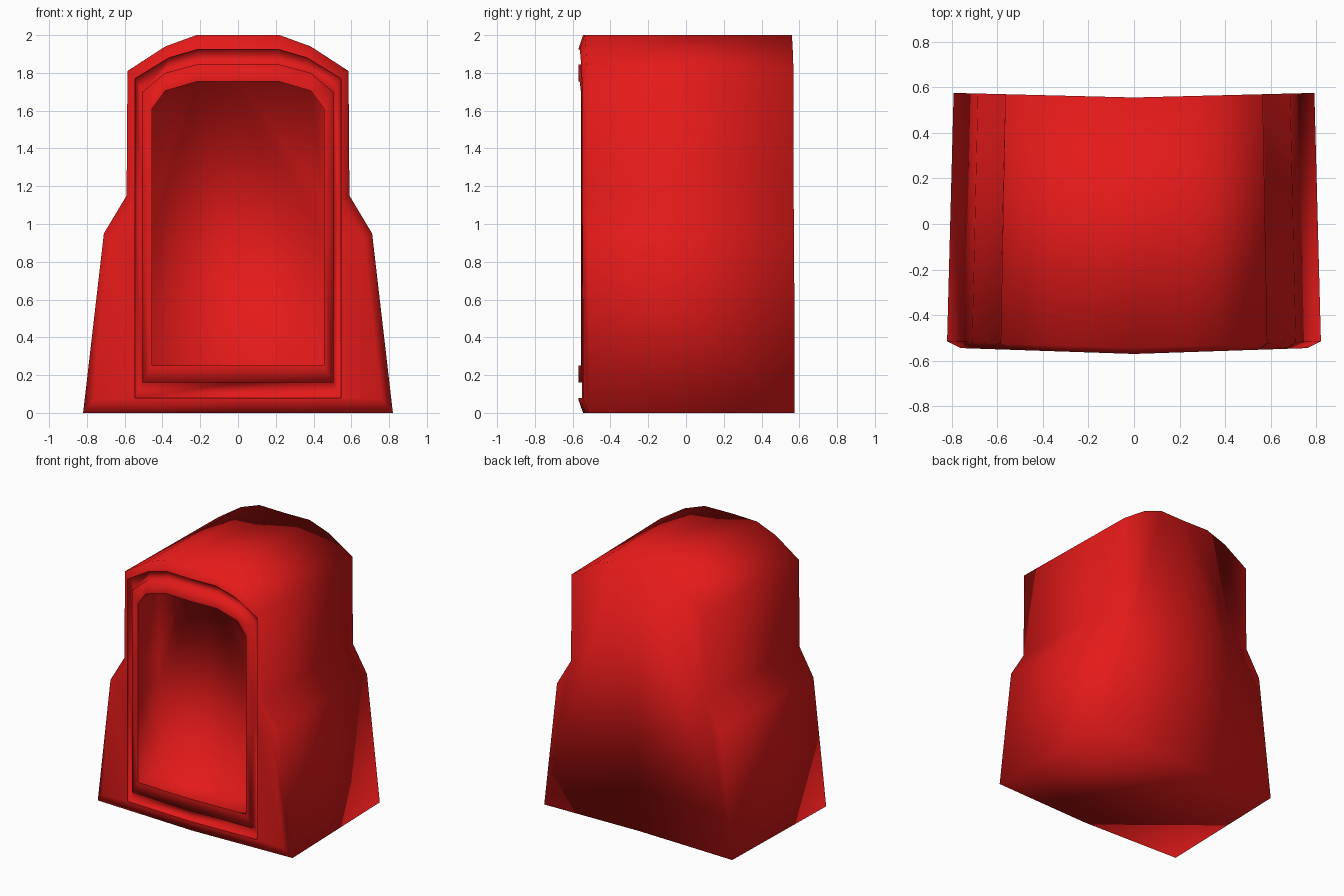
import bpy, bmesh

if "Cube" in bpy.data.objects:
    bpy.data.objects.remove(bpy.data.objects["Cube"])

red = bpy.data.materials.new("red_paint")
red.diffuse_color = (0.78, 0.01, 0.01, 1)
red.use_nodes = True
red.node_tree.nodes["Principled BSDF"].inputs["Base Color"].default_value = red.diffuse_color


def front(x):
    # gently bowed front surface
    return -0.57 + 0.027 * abs(x) / 0.8


def ring(half, depth, scale=1.0):
    # closed mirrored outline, counter-clockwise from the front
    pts = [(0, half[0][1])] + half + [(0, half[-1][1])]
    pts += [(-x, z) for x, z in reversed(half)]
    return [(x * scale, depth(x * scale), z) for x, z in pts]


def loft(name, rings, cap_first=False, cap_last=False):
    bm = bmesh.new()
    loops = [[bm.verts.new(p) for p in r] for r in rings]
    n = len(loops[0])
    for a, b in zip(loops, loops[1:]):
        for i in range(n):
            j = (i + 1) % n
            bm.faces.new((a[i], a[j], b[j], b[i]))
    # each cap is two halves meeting on the centre line
    mid = n // 2
    for use, loop, flip in ((cap_first, loops[0], True), (cap_last, loops[-1], False)):
        if use:
            for part in (loop[:mid + 1], loop[mid:] + loop[:1]):
                bm.faces.new(part[::-1] if flip else part)
    bmesh.ops.remove_doubles(bm, verts=bm.verts, dist=0.0005)
    for f in bm.faces:
        f.smooth = True
    mesh = bpy.data.meshes.new(name)
    bm.to_mesh(mesh)
    bm.free()
    mesh.materials.append(red)
    obj = bpy.data.objects.new(name, mesh)
    bpy.context.collection.objects.link(obj)
    return obj


# half outlines (x, z), bottom to top
outer = [(0.82, 0), (0.71, 0.95), (0.59, 1.15), (0.585, 1.81), (0.385, 1.94), (0.22, 2.0)]
arch = [(0.545, 1.77), (0.365, 1.88), (0.21, 1.925)]
face = [(0.76, 0.07), (0.665, 0.93), (0.545, 1.13)] + arch
rim = [(0.545, 0.08), (0.545, 0.93), (0.545, 1.13)] + arch
frame = [(0.505, 0.16), (0.505, 0.93), (0.505, 1.13), (0.505, 1.70), (0.385, 1.80), (0.215, 1.845)]
opening = [(0.455, 0.25), (0.455, 0.93), (0.455, 1.13), (0.455, 1.61), (0.385, 1.705), (0.215, 1.755)]


def groove(x):
    return front(x) + 0.03


# outer shell with chamfered front edge and dished back
loft("body_shell", [
    ring(outer, lambda x: 0.555 + 0.02 * abs(x) / 0.79, 0.965),
    ring(outer, lambda x: -0.545 + 0.03 * abs(x) / 0.82),
    ring(face, front),
    ring(rim, front)], cap_first=True)

# groove and raised frame around the opening
loft("door_frame", [
    ring(rim, front), ring(rim, groove), ring(frame, groove),
    ring(frame, front), ring(opening, front)])

# recessed niche behind the frame
loft("recess", [
    ring(opening, front),
    ring(opening, lambda x: -0.30)], cap_last=True)
